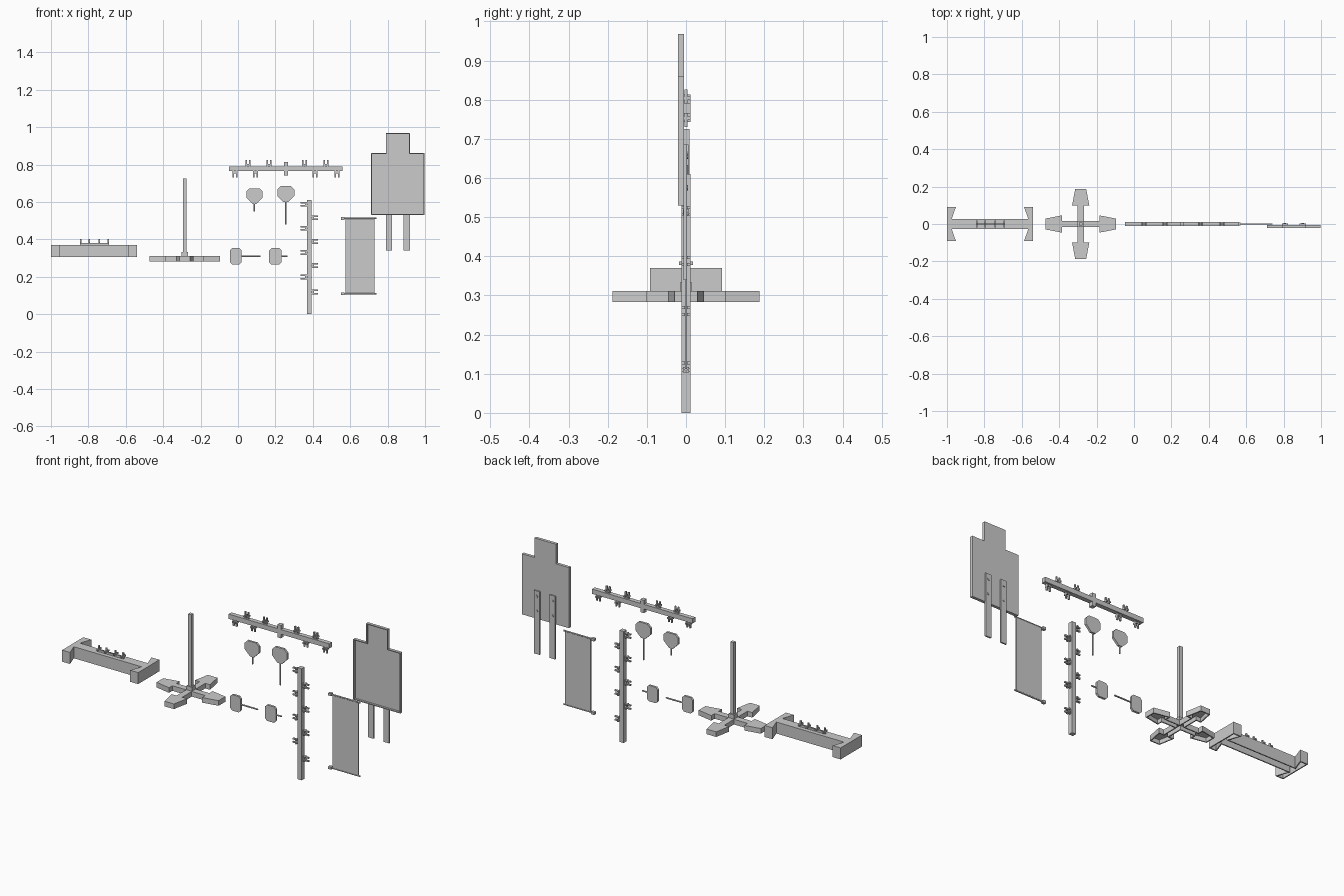
import bpy, bmesh, math
from mathutils import Matrix, Vector

if "Cube" in bpy.data.objects:
    bpy.data.objects.remove(bpy.data.objects["Cube"])


def finish(name, bm):
    bmesh.ops.recalc_face_normals(bm, faces=bm.faces)
    me = bpy.data.meshes.new(name)
    bm.to_mesh(me)
    bm.free()
    ob = bpy.data.objects.new(name, me)
    bpy.context.collection.objects.link(ob)
    return ob


def boxes(name, specs, matrix=Matrix()):
    """Boxes given as (x0, x1, y0, y1, z0, z1)."""
    bm = bmesh.new()
    for x0, x1, y0, y1, z0, z1 in specs:
        m = Matrix.Translation(((x0 + x1) / 2, (y0 + y1) / 2, (z0 + z1) / 2))
        m = m @ Matrix.Diagonal((x1 - x0, y1 - y0, z1 - z0, 1))
        bmesh.ops.create_cube(bm, size=1, matrix=matrix @ m)
    return finish(name, bm)


def prism(name, pts, lo, hi, axis='Z', shell=0):
    """Outline extruded along an axis; a shell is left open on the lo side."""
    bm = bmesh.new()
    put = (lambda a, b, h: (a, b, h)) if axis == 'Z' else (lambda a, b, h: (a, h, b))
    low = [bm.verts.new(put(a, b, lo)) for a, b in pts]
    top = [bm.verts.new(put(a, b, hi)) for a, b in pts]
    n = len(pts)
    bm.faces.new(top)
    base = bm.faces.new(low)
    for i in range(n):
        bm.faces.new((low[i], low[(i + 1) % n], top[(i + 1) % n], top[i]))
    bmesh.ops.recalc_face_normals(bm, faces=bm.faces)
    if shell:
        bmesh.ops.delete(bm, geom=[base], context='FACES_ONLY')
    me = bpy.data.meshes.new(name)
    bm.to_mesh(me)
    bm.free()
    ob = bpy.data.objects.new(name, me)
    bpy.context.collection.objects.link(ob)
    if shell:
        mod = ob.modifiers.new("walls", 'SOLIDIFY')
        mod.thickness, mod.offset, mod.use_even_offset = shell, -1, True
    return ob


def clip(name, x, z, angle, half=0.013, high=0.036, depth=0.011):
    """Two prongs and a cross rib, pointing up and then turned about y."""
    m = Matrix.Translation((x, 0, z)) @ Matrix.Rotation(math.radians(angle), 4, 'Y')
    parts = [(-half, half, -0.003, 0.003, -0.002, high * 0.35)]
    for s in (-1, 1):
        a, b = sorted((s * half, s * (half - 0.008)))
        parts.append((a, b, -0.004, 0.004, 0, high))
        parts.append((a, b, -depth, depth, high * 0.25, high * 0.5))
    return boxes(name, parts, m)


def rod(name, p, q, r=0.004):
    p, q = Vector(p), Vector(q)
    bm = bmesh.new()
    m = Matrix.Translation((p + q) / 2) @ (q - p).to_track_quat('Z', 'Y').to_matrix().to_4x4()
    bmesh.ops.create_cone(bm, cap_ends=True, segments=10, radius1=r, radius2=r,
                          depth=(q - p).length, matrix=m)
    return finish(name, bm)


def cut_rect(x0, x1, z0, z1, low, high):
    """Rectangle with corners cut by low (bottom) and high (top)."""
    return [(x0 + low, z0), (x1 - low, z0), (x1, z0 + low), (x1, z1 - high),
            (x1 - high, z1), (x0 + high, z1), (x0, z1 - high), (x0, z0 + low)]


# long low base, open underneath, flared ends
q = [(0.205, 0.026), (0.182, 0.092), (0.23, 0.092)]
right = [(a, -b) for a, b in q] + [(a, b) for a, b in reversed(q)]
outline = right + [(-a, -b) for a, b in right]
prism("long_base", [(a - 0.77, b) for a, b in outline], 0.307, 0.37, shell=0.006)
for i, x in enumerate((-0.818, -0.718)):
    clip(f"long_base_clip_{i}", x, 0.37, 0, 0.027, 0.033, 0.018)
boxes("long_base_strip", [(-0.84, -0.695, -0.004, 0.004, 0.368, 0.38)])

# cross-shaped foot, open underneath
arm = [(0.017, -0.017), (0.1, -0.017), (0.1, -0.046), (0.188, -0.029),
       (0.188, 0.029), (0.1, 0.046), (0.1, 0.017)]
cross = []
for k in range(4):
    c, s = round(math.cos(k * math.pi / 2)), round(math.sin(k * math.pi / 2))
    cross += [(a * c - b * s - 0.285, a * s + b * c) for a, b in arm]
prism("cross_base", cross, 0.283, 0.311, shell=0.006)
boxes("pole_socket", [(-0.302, -0.268, -0.015, 0.015, 0.309, 0.333)])
boxes("pole", [(-0.295, -0.275, -0.009, 0.009, 0.311, 0.725)])

# horizontal clip rail
boxes("cross_rail", [(-0.048, 0.56, -0.012, 0.012, 0.765, 0.791)])
boxes("cross_rail_sleeve", [(0.246, 0.268, -0.012, 0.012, 0.743, 0.813)])
for i, x in enumerate((0.054, 0.166, 0.356, 0.471)):
    clip(f"cross_rail_upper_clip_{i}", x, 0.79, 0)
for i, x in enumerate((-0.016, 0.094, 0.412, 0.53)):
    clip(f"cross_rail_lower_clip_{i}", x, 0.766, 180)

# vertical clip rail
boxes("upright_rail", [(0.369, 0.394, -0.012, 0.012, 0, 0.61)])
for i, z in enumerate((0.588, 0.46, 0.33, 0.2)):
    clip(f"upright_left_clip_{i}", 0.37, z, -90)
for i, z in enumerate((0.516, 0.388, 0.26, 0.118)):
    clip(f"upright_right_clip_{i}", 0.393, z, 90)

# small paddles on sticks
T = 0.006
prism("paddle_a", cut_rect(0.045, 0.131, 0.59, 0.673, 0.032, 0.016), -T, T, 'Y')
rod("paddle_a_stick", (0.088, 0, 0.6), (0.088, 0, 0.55))
prism("paddle_b", cut_rect(0.211, 0.301, 0.6, 0.685, 0.032, 0.018), -T, T, 'Y')
rod("paddle_b_stick", (0.256, 0, 0.61), (0.256, 0, 0.48))
prism("paddle_c", cut_rect(-0.044, 0.02, 0.266, 0.353, 0.012, 0.012), -T, T, 'Y')
rod("paddle_c_stick", (0.015, 0, 0.31), (0.12, 0, 0.31))
prism("paddle_d", cut_rect(0.167, 0.233, 0.266, 0.353, 0.012, 0.012), -T, T, 'Y')
rod("paddle_d_stick", (0.228, 0, 0.31), (0.264, 0, 0.31))

# hanging banner with rods and end pegs
boxes("banner", [(0.575, 0.731, -0.003, 0.003, 0.11, 0.512)])
for part, z in (("top", 0.512), ("bottom", 0.11)):
    rod(f"banner_{part}_rod", (0.555, 0, z), (0.74, 0, z), 0.004)
    boxes(f"banner_{part}_peg", [(0.551, 0.569, -0.008, 0.008, z - 0.007, z + 0.007)])

# large sign board: shallow tray facing forward, on two back straps
board = [(0.712, 0.53), (0.997, 0.53), (0.997, 0.861), (0.92, 0.861),
         (0.92, 0.968), (0.79, 0.968), (0.79, 0.861), (0.712, 0.861)]
prism("sign_board", board, -0.021, -0.005, 'Y', shell=0.005)
for side, x in (("left", 0.807), ("right", 0.902)):
    boxes(f"sign_{side}_leg", [(x - 0.017, x + 0.017, -0.006, 0.002, 0.34, 0.685)])
    for k, z in enumerate((0.575, 0.655)):
        rod(f"sign_{side}_screw_{k}", (x, 0, z), (x, 0.005, z), 0.007)
